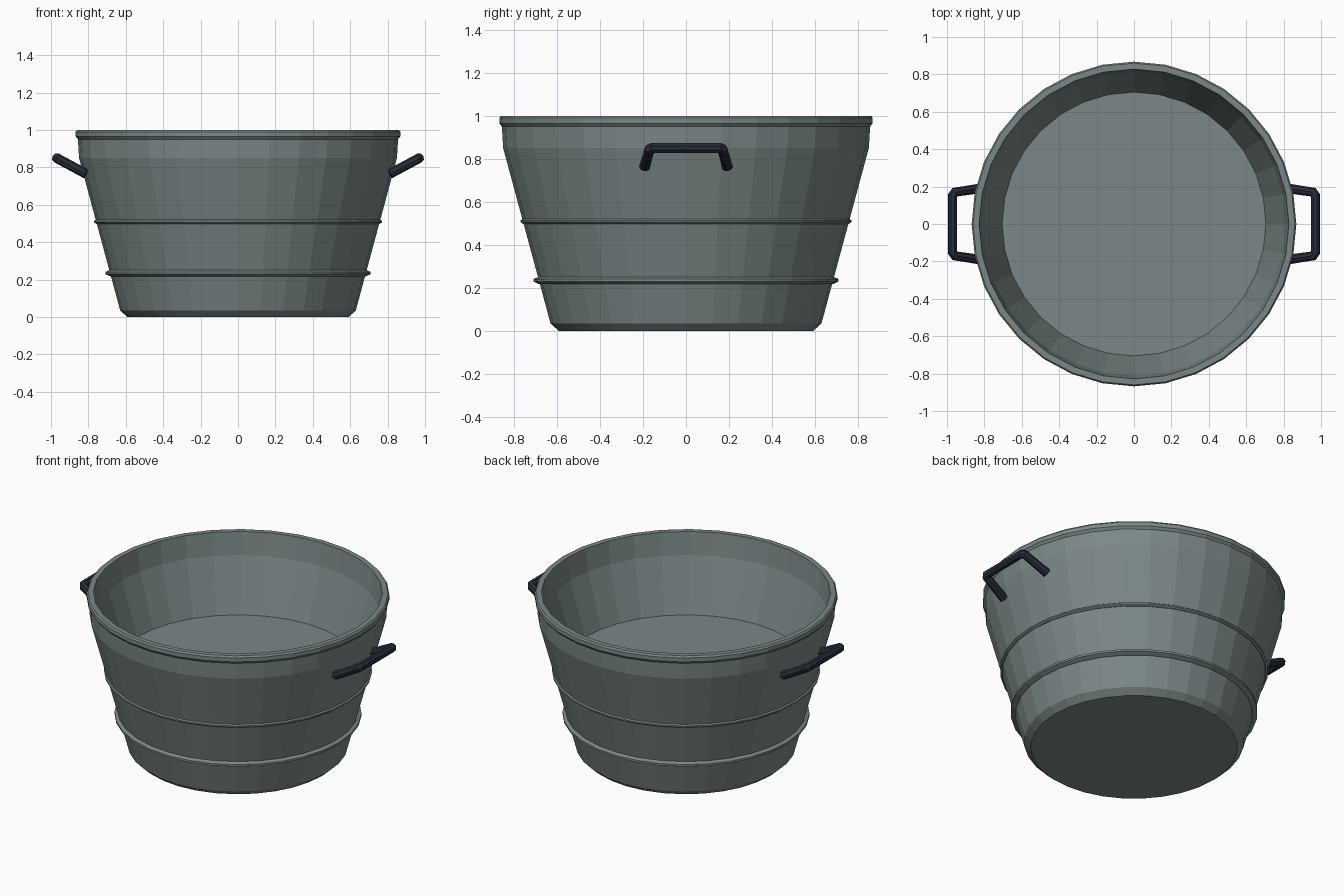
import bpy
import bmesh
from math import radians
from mathutils import Vector

cube = bpy.data.objects.get("Cube")
if cube:
    bpy.data.objects.remove(cube, do_unlink=True)


def material(name, colour):
    mat = bpy.data.materials.new(name)
    mat.use_nodes = True
    mat.diffuse_color = colour
    mat.node_tree.nodes["Principled BSDF"].inputs["Base Color"].default_value = colour
    return mat


steel = material("galvanised grey", (0.2, 0.245, 0.245, 1))
iron = material("dark iron", (0.02, 0.026, 0.042, 1))

SIDES = 32


def lathe(name, profile, mat, closed=False):
    """Spin an (r, z) profile round the z axis."""
    bm = bmesh.new()
    verts = [bm.verts.new((0, -r, z)) for r, z in profile]
    ends = verts[1:] + verts[:1] if closed else verts[1:]
    edges = [bm.edges.new(pair) for pair in zip(verts, ends)]
    bmesh.ops.spin(bm, geom=verts + edges, cent=(0, 0, 0), axis=(0, 0, 1),
                   angle=radians(360), steps=SIDES, use_duplicate=False)
    bmesh.ops.remove_doubles(bm, verts=bm.verts, dist=0.0005)
    bmesh.ops.recalc_face_normals(bm, faces=bm.faces)
    mesh = bpy.data.meshes.new(name)
    bm.to_mesh(mesh)
    bm.free()
    mesh.materials.append(mat)
    obj = bpy.data.objects.new(name, mesh)
    bpy.context.collection.objects.link(obj)
    return obj


# Tub: underside, flared wall, rolled rim, inner wall, raised floor
lathe("tub_body", [
    (0, 0), (0.592, 0), (0.63, 0.035), (0.85, 0.85), (0.856, 0.95),
    (0.868, 0.965), (0.868, 0.99), (0.86, 1.0), (0.828, 1.0),
    (0.81, 0.86), (0.705, 0.53), (0, 0.53)], steel)

# Raised hoops round the wall
for name, z, wall, reach, half in (("lower_hoop", 0.235, 0.684, 0.708, 0.018),
                                   ("upper_hoop", 0.51, 0.758, 0.769, 0.012)):
    lathe(name, [(wall - 0.02, z - half), (wall, z - half),
                 (reach, z - half * 0.35), (reach, z + half * 0.35),
                 (wall, z + half), (wall - 0.02, z + half)], steel, closed=True)


def handle(name, side):
    """Bent bar with two legs splayed down to the wall."""
    foot = Vector((0.812, 0.192, 0.765))
    corner = Vector((0.97, 0.168, 0.85))
    half = [foot, corner.lerp(foot, 0.07), corner - Vector((0, 0.014, 0))]
    path = half + [Vector((p.x, -p.y, p.z)) for p in reversed(half)]
    curve = bpy.data.curves.new(name, "CURVE")
    curve.dimensions = "3D"
    curve.bevel_depth = 0.026
    curve.bevel_resolution = 2
    curve.use_fill_caps = True
    spline = curve.splines.new("POLY")
    spline.points.add(len(path) - 1)
    for point, p in zip(spline.points, path):
        point.co = (side * p.x, p.y, p.z, 1)
    curve.materials.append(iron)
    obj = bpy.data.objects.new(name, curve)
    bpy.context.collection.objects.link(obj)
    bpy.ops.object.select_all(action="DESELECT")
    obj.select_set(True)
    bpy.context.view_layer.objects.active = obj
    bpy.ops.object.convert(target="MESH")
    bpy.ops.object.shade_flat()


handle("left_handle", 1)
handle("right_handle", -1)
